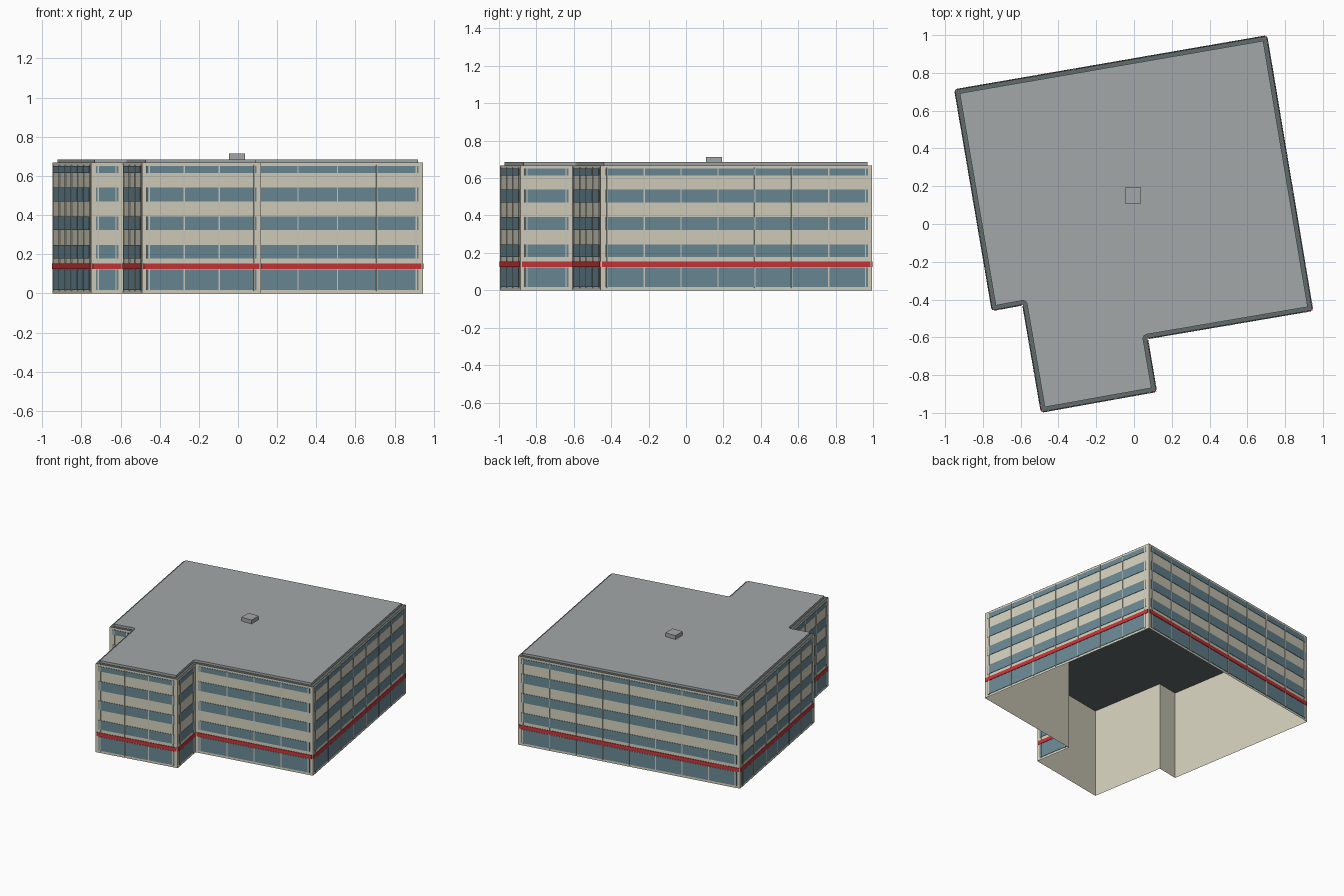
import bpy, bmesh
from mathutils import Vector

if "Cube" in bpy.data.objects:
    bpy.data.objects.remove(bpy.data.objects["Cube"])

# Footprint, counter-clockwise
PLAN = [Vector(p) for p in [(-0.948, 0.71), (-0.75, -0.457), (-0.588, -0.427), (-0.49, -0.995),
                            (0.118, -0.886), (0.07, -0.606), (0.945, -0.457), (0.702, 0.995)]]
WALL_TOP, ROOF_TOP = 0.668, 0.685


def material(name, rgb):
    m = bpy.data.materials.new(name)
    m.diffuse_color = (*rgb, 1)
    m.use_nodes = True
    m.node_tree.nodes["Principled BSDF"].inputs["Base Color"].default_value = m.diffuse_color
    return m


BEIGE = material("beige_wall", (0.66, 0.63, 0.51))
GLASS = material("blue_glass", (0.145, 0.25, 0.30))
RED = material("red_band", (0.58, 0.035, 0.04))
PALE = material("pale_frame", (0.60, 0.60, 0.54))
ROOF = material("roof_grey", (0.37, 0.39, 0.39))
DARK = material("dark_edge", (0.12, 0.145, 0.145))


def finish(bm, name, mat):
    mesh = bpy.data.meshes.new(name)
    bm.to_mesh(mesh)
    bm.free()
    mesh.materials.append(mat)
    ob = bpy.data.objects.new(name, mesh)
    bpy.context.collection.objects.link(ob)
    return ob


def inset(points, d):
    """Inset an outline; inward corners are rounded."""
    out = []
    for i, p in enumerate(points):
        a = (p - points[i - 1]).normalized()
        b = (points[(i + 1) % len(points)] - p).normalized()
        n1, n2 = Vector((-a.y, a.x)), Vector((-b.y, b.x))
        if a.x * b.y - a.y * b.x > 0:
            out.append(p + (n1 + n2) * d / (1 + n1.dot(n2)))
        else:
            out += [p + n1.lerp(n2, t / 4).normalized() * d for t in range(5)]
    return out


def sides():
    for i, p in enumerate(PLAN):
        q = PLAN[(i + 1) % len(PLAN)]
        d = (q - p).normalized()
        yield p, d, Vector((d.y, -d.x)), (q - p).length


def panel(bm, p, d, n, u0, u1, z0, z1, depth):
    """Raised facade panel without a back face."""
    ring = [(u0, z0), (u1, z0), (u1, z1), (u0, z1)]
    back = [bm.verts.new((*(p + d * u), z)) for u, z in ring]
    front = [bm.verts.new((*(p + d * u + n * depth), z)) for u, z in ring]
    bm.faces.new(front)
    for i in range(4):
        j = (i + 1) % 4
        bm.faces.new((back[i], back[j], front[j], front[i]))


# Outer walls: an open-bottomed shell
bm = bmesh.new()
low = [bm.verts.new((*p, 0)) for p in PLAN]
high = [bm.verts.new((*p, WALL_TOP)) for p in PLAN]
for i in range(len(PLAN)):
    j = (i + 1) % len(PLAN)
    bm.faces.new((low[i], low[j], high[j], high[i]))
finish(bm, "outer_walls", BEIGE)

# Dark roof edge, also the ceiling of the shell
bm = bmesh.new()
bm.faces.new([bm.verts.new((*p, WALL_TOP)) for p in PLAN])
finish(bm, "roof_edge", DARK)

# Raised roof slab
bm = bmesh.new()
outline = inset(PLAN, 0.022)
low = [bm.verts.new((*p, WALL_TOP)) for p in outline]
high = [bm.verts.new((*p, ROOF_TOP)) for p in outline]
bm.faces.new(high)
for i in range(len(outline)):
    j = (i + 1) % len(outline)
    bm.faces.new((low[i], low[j], high[j], high[i]))
finish(bm, "roof_slab", ROOF)

# Window strips, one per storey on every wall
bm = bmesh.new()
for p, d, n, length in sides():
    for z0, z1 in [(0.018, 0.122), (0.177, 0.246), (0.323, 0.393), (0.47, 0.54), (0.615, 0.652)]:
        panel(bm, p, d, n, 0.024, length - 0.024, z0, z1, 0.003)
finish(bm, "window_strips", GLASS)

# Red band above the ground floor
bm = bmesh.new()
for p, d, n, length in sides():
    panel(bm, p, d, n, 0.008, length - 0.008, 0.125, 0.153, 0.004)
finish(bm, "red_band", RED)

# Thin upright mullions
bm = bmesh.new()
for p, d, n, length in sides():
    bays = max(1, round(length / 0.21))
    for k in range(bays + 1):
        u = 0.036 + (length - 0.072) * k / bays
        for z0, z1 in [(0.012, 0.124), (0.155, 0.656)]:
            panel(bm, p, d, n, u - 0.003, u + 0.003, z0, z1, 0.005)
finish(bm, "mullions", PALE)

# Roof vent box
bm = bmesh.new()
bmesh.ops.create_cube(bm, size=1)
vent = finish(bm, "roof_vent", ROOF)
vent.scale = (0.084, 0.084, 0.03)
vent.location = (-0.005, 0.15, ROOF_TOP + 0.014)
